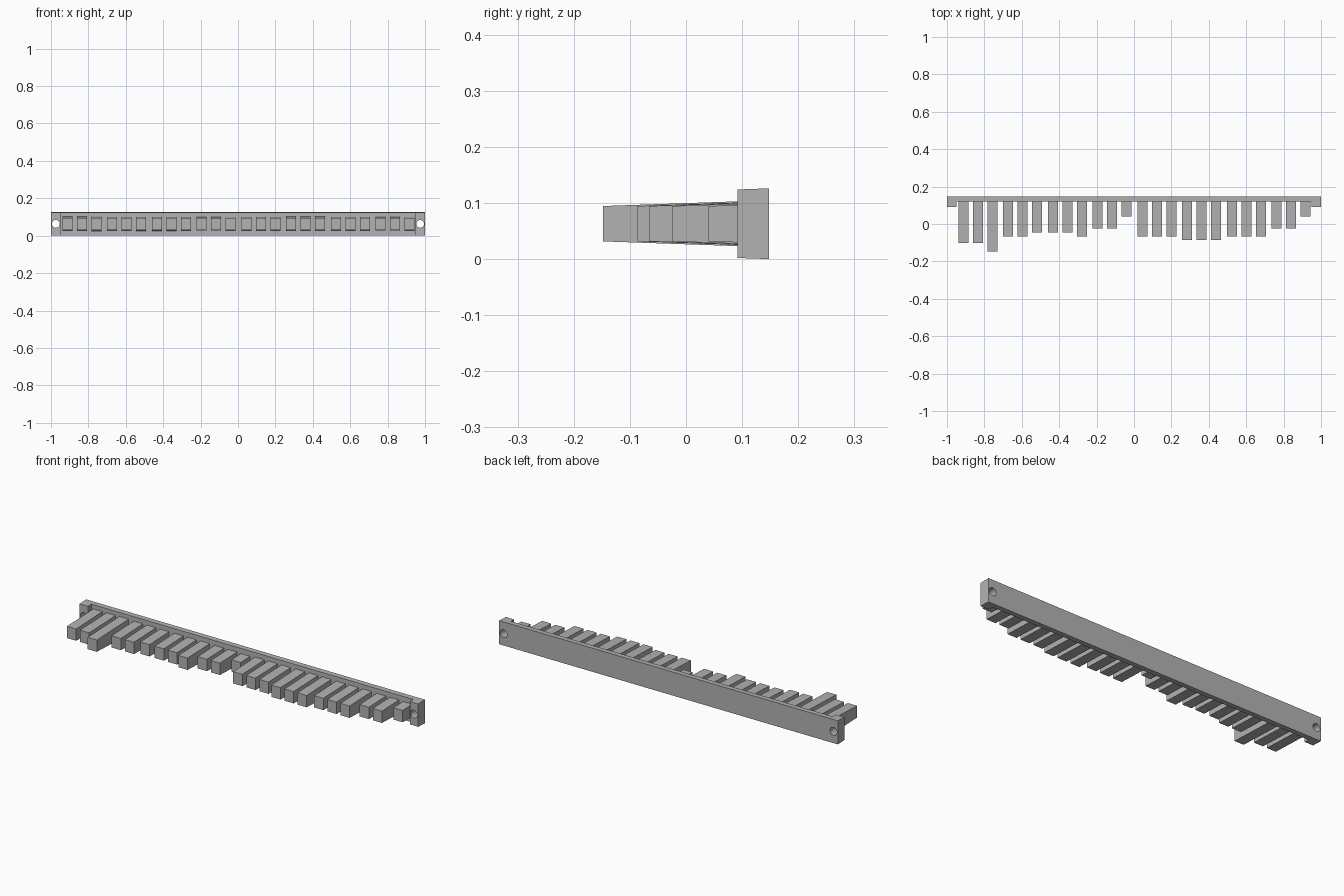
import bpy, bmesh, math

cube = bpy.data.objects.get("Cube")
if cube:
    bpy.data.objects.remove(cube, do_unlink=True)

grey = bpy.data.materials.new("mid grey")
grey.use_nodes = True
colour = (0.45, 0.45, 0.45, 1)
grey.diffuse_color = colour
grey.node_tree.nodes["Principled BSDF"].inputs["Base Color"].default_value = colour

MID_Z = 0.063
DRAFT = math.tan(math.radians(2))
BACK, BAR_FRONT, TAB_FRONT = 0.148, 0.12, 0.092
BACK_HALF = 0.063


def block(name, x, width, y0, y1, half0, half1):
    """Block along y whose half height runs from half0 (front) to half1 (back)."""
    bm = bmesh.new()
    bmesh.ops.create_cube(bm, size=1)
    for v in bm.verts:
        front = v.co.y < 0
        v.co.x = x + v.co.x * width
        v.co.z = MID_Z + math.copysign(half0 if front else half1, v.co.z)
        v.co.y = y0 if front else y1
    mesh = bpy.data.meshes.new(name)
    bm.to_mesh(mesh)
    bm.free()
    mesh.materials.append(grey)
    obj = bpy.data.objects.new(name, mesh)
    bpy.context.collection.objects.link(obj)
    return obj


def boolean(obj, other, operation):
    mod = obj.modifiers.new(operation.title(), 'BOOLEAN')
    mod.operation = operation
    mod.solver = 'EXACT'
    mod.object = other
    other.hide_render = True
    other.hide_viewport = True


# Back bar: one long drafted block, with the front pocket cut between end tabs
bar = block("back_bar", 0, 2, TAB_FRONT, BACK,
            BACK_HALF - DRAFT * (BACK - TAB_FRONT), BACK_HALF)
pocket = block("pocket_cutter", 0, 1.9, 0, BAR_FRONT, 0.2, 0.2)
boolean(bar, pocket, 'DIFFERENCE')

# Round mounting holes through both end tabs
for side, sign in (("left", 1), ("right", -1)):
    bpy.ops.mesh.primitive_cylinder_add(
        vertices=16, radius=0.021, depth=0.3,
        location=(sign * 0.974, 0.12, MID_Z), rotation=(math.pi / 2, 0, 0))
    cutter = bpy.context.object
    cutter.name = side + "_hole_cutter"
    boolean(bar, cutter, 'DIFFERENCE')

# Teeth: eight groups of three, each with its own tip position
TIPS = [(-0.102, -0.102, -0.148), (-0.066, -0.066, -0.045),
        (-0.045, -0.045, -0.066), (-0.024, -0.024, 0.04),
        (-0.066, -0.066, -0.066), (-0.086, -0.086, -0.086),
        (-0.066, -0.066, -0.066), (-0.024, -0.024, 0.04)]
TIP_HALF = 0.0315
for g, group in enumerate(TIPS):
    for k, tip in enumerate(group):
        x = -0.912 + 0.2392 * g + 0.0775 * k
        root = BAR_FRONT + 0.005
        block(f"tooth_{g * 3 + k + 1}", x, 0.054, tip, root,
              TIP_HALF, TIP_HALF + DRAFT * (root - tip))
